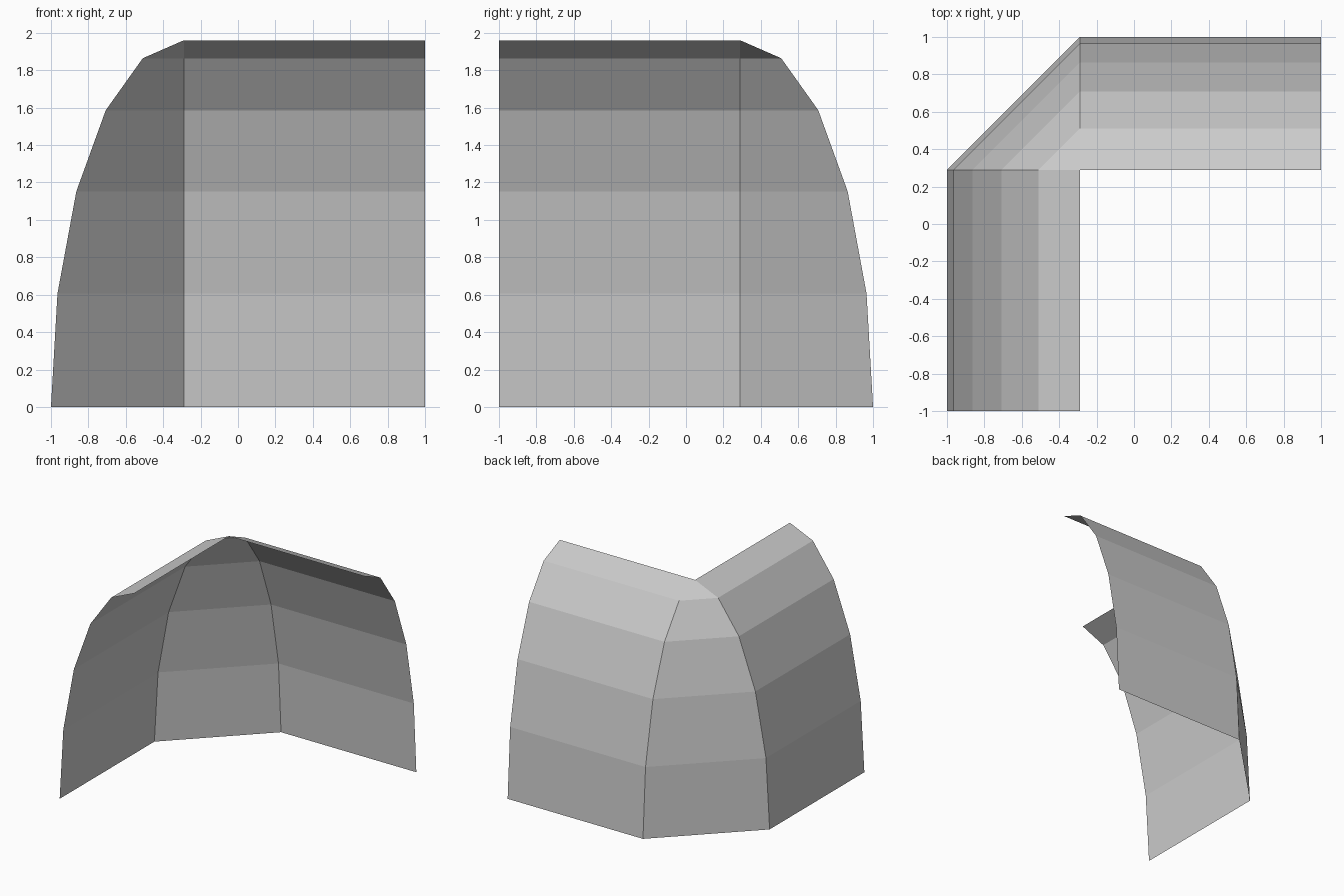
import bpy
import math

cube = bpy.data.objects.get("Cube")
if cube:
    bpy.data.objects.remove(cube, do_unlink=True)

INNER = 0.29      # distance of the roof corner from the centre lines
DEPTH = 0.71      # how far the foot reaches out from the top edge
HEIGHT = 1.96
STEPS = 5

# Plain grey material
grey = bpy.data.materials.new("light grey")
grey.use_nodes = True
colour = (0.6, 0.6, 0.6, 1)
grey.diffuse_color = colour
grey.node_tree.nodes["Principled BSDF"].inputs["Base Color"].default_value = colour

# Quarter-ellipse profile: outward offset and height
profile = []
for i in range(STEPS + 1):
    a = math.radians(90 * i / STEPS)
    profile.append((DEPTH * math.cos(a), HEIGHT * math.sin(a)))
profile[-1] = (0, HEIGHT)


def panel(name, start, end):
    """Loft the profile between two plan positions given as functions of offset."""
    verts, faces = [], []
    for d, z in profile:
        verts += [(*start(d), z), (*end(d), z)]
    for i in range(STEPS):
        a = 2 * i
        if start(profile[i + 1][0]) == end(profile[i + 1][0]):
            faces.append((a, a + 2, a + 1))
        else:
            faces.append((a, a + 2, a + 3, a + 1))
    mesh = bpy.data.meshes.new(name)
    mesh.from_pydata(verts, [], faces)
    mesh.validate()
    mesh.materials.append(grey)
    obj = bpy.data.objects.new(name, mesh)
    bpy.context.collection.objects.link(obj)
    return obj


# Plan positions along the sweep
def front_end(d): return (-INNER - d, -1)
def side_corner(d): return (-INNER - d, INNER)
def back_corner(d): return (-INNER, INNER + d)
def left_end(d): return (1, INNER + d)


# Two straight curved walls joined by a chamfered corner, all facing outward
panel("right_wall", front_end, side_corner)
panel("corner_panel", side_corner, back_corner)
panel("back_wall", back_corner, left_end)
